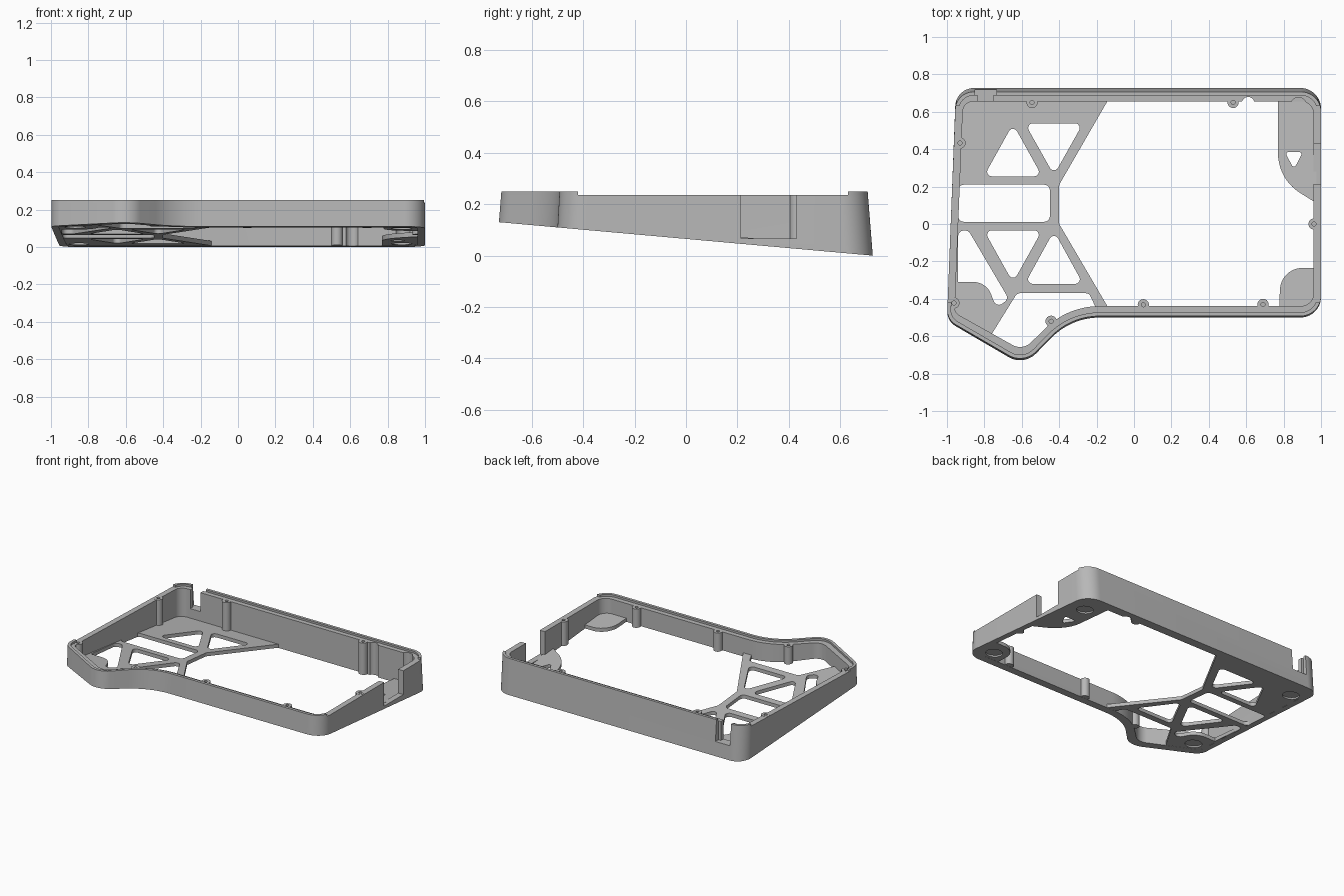
import bpy, bmesh, math
from mathutils import Vector

cube = bpy.data.objects.get("Cube")
if cube:
    bpy.data.objects.remove(cube, do_unlink=True)

grey = bpy.data.materials.new("case_grey")
grey.use_nodes = True
grey.diffuse_color = (0.48, 0.48, 0.48, 1)
grey.node_tree.nodes["Principled BSDF"].inputs["Base Color"].default_value = (0.48, 0.48, 0.48, 1)

SHELF, RIM, FLOOR = 0.235, 0.25, 0.026


def slope(y):
    """Height of the tilted underside."""
    return 0.065 - 0.0894 * y


def rounded(corners, steps=10):
    """Polygon from (x, y, radius) corners."""
    out = []
    for i, (x, y, r) in enumerate(corners):
        p = Vector((x, y))
        if not r:
            out.append(p)
            continue
        a = (Vector(corners[i - 1][:2]) - p).normalized()
        b = (Vector(corners[(i + 1) % len(corners)][:2]) - p).normalized()
        half = a.angle(b) / 2
        c = p + (a + b).normalized() * r / math.sin(half)
        s, e = p + a * r / math.tan(half) - c, p + b * r / math.tan(half) - c
        w = math.pi - 2 * half
        for k in range(steps + 1):
            f = k / steps
            out.append(c + (s * math.sin((1 - f) * w) + e * math.sin(f * w)) / math.sin(w))
    return out


def inset(poly, d, squash=1.0):
    """Move a clockwise polygon inward, then squash it in depth."""
    out = []
    for i, p in enumerate(poly):
        u = (p - poly[i - 1]).normalized()
        v = (poly[(i + 1) % len(poly)] - p).normalized()
        n = Vector((u.y + v.y, -u.x - v.x)).normalized()
        q = p + n * d / max(n.dot(Vector((u.y, -u.x))), 0.5)
        out.append(Vector((q.x, q.y * squash)))
    return out


def circle(x, y, r, n=24):
    return [Vector((x + r * math.cos(2 * math.pi * k / n), y + r * math.sin(2 * math.pi * k / n))) for k in range(n)]


def box(x0, x1, y0, y1):
    return [Vector(p) for p in ((x0, y0), (x1, y0), (x1, y1), (x0, y1))]


def flat(poly, z):
    return [(p.x, p.y, z) for p in poly]


def tilted(poly, lift=0.0):
    return [(p.x, p.y, slope(p.y) + lift) for p in poly]


def drafted(poly, z):
    """Outer skin leans inward front and back as it rises."""
    return [(p.x, p.y * (1 - 0.11 * (z - slope(p.y))), z) for p in poly]


def make(name, parts, ring=False):
    """Each part is a list of loops joined by quads, capped or closed into a ring."""
    bm = bmesh.new()
    for loops in parts:
        vs = [[bm.verts.new(p) for p in loop] for loop in loops]
        n = len(vs[0])
        for j in range(len(vs) if ring else len(vs) - 1):
            lo, hi = vs[j], vs[(j + 1) % len(vs)]
            for i in range(n):
                k = (i + 1) % n
                bm.faces.new((lo[i], lo[k], hi[k], hi[i]))
        if not ring:
            bm.faces.new(vs[0])
            bm.faces.new(vs[-1])
    bmesh.ops.recalc_face_normals(bm, faces=bm.faces)
    me = bpy.data.meshes.new(name)
    bm.to_mesh(me)
    bm.free()
    me.materials.append(grey)
    ob = bpy.data.objects.new(name, me)
    bpy.context.collection.objects.link(ob)
    return ob


def activate(ob):
    bpy.ops.object.select_all(action="DESELECT")
    ob.select_set(True)
    bpy.context.view_layer.objects.active = ob


def cut(ob, cutter):
    mod = ob.modifiers.new("cut", "BOOLEAN")
    mod.operation, mod.solver, mod.object = "DIFFERENCE", "EXACT", cutter
    mod.use_self = True
    activate(ob)
    bpy.ops.object.modifier_apply(modifier=mod.name)


# Plan outline, clockwise from the back
outline = rounded([(-0.952, 0.727, 0.1), (1, 0.727, 0.11), (1, -0.5, 0.11),
                   (-0.335, -0.5, 0.36), (-0.589, -0.759, 0.12), (-1, -0.519, 0.09)], 14)
inner = inset(outline, 0.04, 0.955)

# Perimeter wall and the raised lip on its outer edge
wall = make("perimeter_wall", [[tilted(outline), drafted(outline, SHELF),
                                flat(inner, SHELF), tilted(inner)]], ring=True)
lip_in = inset(outline, 0.02)
lip = make("raised_lip", [[drafted(outline, SHELF - 0.001), drafted(outline, RIM),
                           drafted(lip_in, RIM), drafted(lip_in, SHELF - 0.001)]], ring=True)

# Sloping floor plate
plate = inset(outline, 0.025, 0.97)
floor = make("floor_plate", [[tilted(plate, 0.0008), tilted(plate, FLOOR)]])


def triangle(x, base, tip, half=0.143, r=0.025):
    """Rounded triangle from its base and rounded tip heights."""
    tip += math.copysign(r, tip - base)
    return rounded([(x - half - r / 2, base, r), (x + half + r / 2, base, r), (x, tip, r)])


# Openings in the floor: main bay, truss windows and side bays
openings = [
    rounded([(-0.088, 0.75, 0), (0.77, 0.75, 0), (0.77, 0.24, 0.25), (1.05, 0.065, 0),
             (1.05, -0.235, 0), (0.785, -0.235, 0.12), (0.77, -0.6, 0), (-0.048, -0.6, 0),
             (-0.4, 0, 0.03), (-0.4, 0.21, 0.03)]),
    rounded([(-0.94, 0.21, 0.03), (-0.45, 0.21, 0.03), (-0.45, 0.012, 0.03), (-0.94, 0.012, 0.03)]),
    triangle(-0.647, 0.255, 0.51),
    triangle(-0.428, 0.538, 0.287),
    triangle(-0.647, -0.034, -0.288),
    triangle(-0.428, -0.32, -0.062),
    rounded([(-0.94, -0.035, 0.03), (-0.885, -0.035, 0.03), (-0.67, -0.4, 0.03),
             (-0.735, -0.45, 0.03), (-0.79, -0.31, 0.1), (-0.94, -0.31, 0)]),
    rounded([(-0.625, -0.37, 0.03), (-0.24, -0.37, 0.03), (-0.18, -0.5, 0),
             (-0.6, -0.85, 0), (-0.83, -0.7, 0)]),
    triangle(0.855, 0.385, 0.305, 0.042, 0.012),
]
opening_cutter = make("opening_cutter", [[flat(p, -0.2), flat(p, 0.4)] for p in openings])
cut(floor, opening_cutter)

# Round foot recesses on the underside
feet = [(0.875, 0.55), (0.875, -0.36), (-0.85, 0.56), (-0.87, -0.44)]
foot_cutter = make("foot_cutter", [[tilted(circle(x, y, 0.055, 32), -0.05),
                                    tilted(circle(x, y, 0.055, 32), 0.012)] for x, y in feet])
cut(floor, foot_cutter)

# Screw bosses standing against the wall
spots = [(-0.545, 0.65), (0.53, 0.65), (-0.93, 0.433), (0.963, 0), (-0.963, -0.422),
         (-0.443, -0.52), (0.05, -0.432), (0.69, -0.43)]
bosses = make("screw_bosses", [[tilted(circle(x, y, 0.03), 0.001),
                                flat(circle(x, y, 0.03), SHELF + 0.0008)] for x, y in spots])
hole_cutter = make("screw_hole_cutter", [[flat(circle(x, y, 0.011, 16), 0.15),
                                          flat(circle(x, y, 0.011, 16), 0.3)] for x, y in spots])
cut(bosses, hole_cutter)
cut(wall, hole_cutter)

# Side port, stepped back notch and scooped reliefs in the back wall
port_cutter = make("port_cutter", [
    [flat(p, z), flat(p, 0.4)] for p, z in (
        (box(0.9, 1.1, 0.215, 0.43), 0.066),
        (box(-0.85, -0.735, 0.687, 0.8), 0.1),
        (box(-0.835, -0.755, 0.6, 0.7), 0.1),
        (circle(0.61, 0.645, 0.034), -0.1),
        (circle(0.88, 0.635, 0.042), FLOOR + 0.01))])
cut(wall, port_cutter)
cut(lip, port_cutter)

# The lip runs only along the front and back
side_cutter = make("lip_side_cutter", [[flat(box(-1.2, 1.2, -0.42, 0.63), z) for z in (0.2, 0.3)]])
cut(lip, side_cutter)

for cutter in (opening_cutter, foot_cutter, hole_cutter, port_cutter, side_cutter):
    bpy.data.objects.remove(cutter, do_unlink=True)

for ob in (wall, lip, floor, bosses):
    activate(ob)
    bpy.ops.object.shade_smooth_by_angle(angle=math.radians(30))
